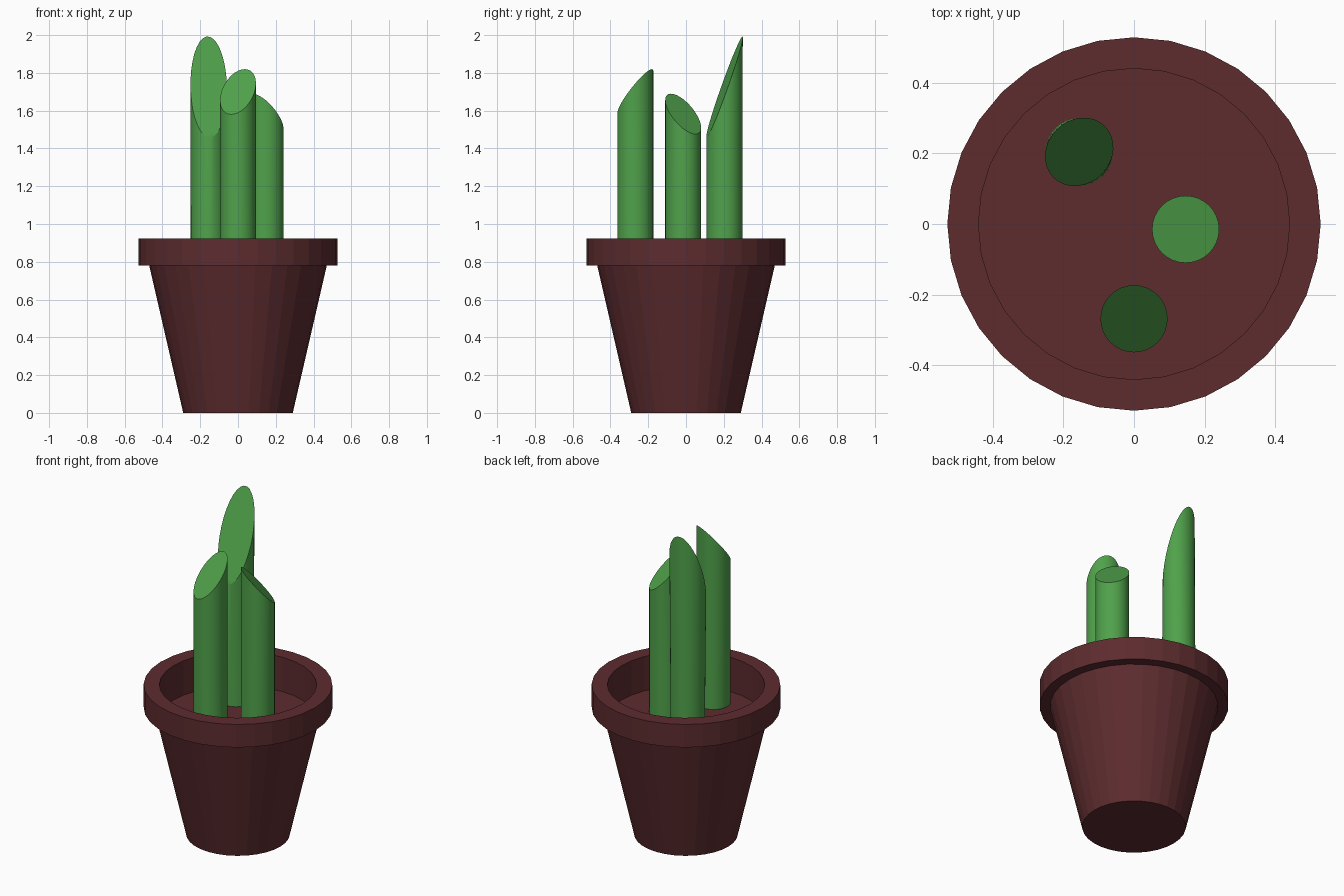
import bpy, bmesh
from math import cos, sin, tau, sqrt

if "Cube" in bpy.data.objects:
    bpy.data.objects.remove(bpy.data.objects["Cube"])

SIDES = 32


def material(name, rgb):
    m = bpy.data.materials.new(name)
    m.diffuse_color = (*rgb, 1)
    m.use_nodes = True
    m.node_tree.nodes["Principled BSDF"].inputs["Base Color"].default_value = m.diffuse_color
    return m


def finish(bm, name, mat):
    bmesh.ops.recalc_face_normals(bm, faces=bm.faces)
    mesh = bpy.data.meshes.new(name)
    bm.to_mesh(mesh)
    bm.free()
    mesh.materials.append(mat)
    ob = bpy.data.objects.new(name, mesh)
    bpy.context.collection.objects.link(ob)
    return ob


def bridge(bm, a, b):
    for i in range(SIDES):
        j = (i + 1) % SIDES
        bm.faces.new((a[i], a[j], b[j], b[i]))


def lathe(name, profile, mat):
    """Revolve (radius, z) points and cap both ends with flat discs."""
    bm = bmesh.new()
    rings = [[bm.verts.new((r * cos(tau * i / SIDES), r * sin(tau * i / SIDES), z))
              for i in range(SIDES)] for r, z in profile]
    for a, b in zip(rings, rings[1:]):
        bridge(bm, a, b)
    bm.faces.new(rings[0])
    bm.faces.new(rings[-1])
    return finish(bm, name, mat)


def stem(name, centre, mid_z, rise, mat, major=0.095, minor=0.095, r=0.095, base=0.70):
    """Round stem with a slanted cut; rise = height change at the +x and +y edges."""
    cx, cy = centre
    bm = bmesh.new()
    low, high = [], []
    for i in range(SIDES):
        c, s = cos(tau * i / SIDES), sin(tau * i / SIDES)
        low.append(bm.verts.new((cx + r * c, cy + r * s, base)))
        # the cut end may be squashed across the xy diagonal
        u, v = major * (c + s) / sqrt(2), minor * (s - c) / sqrt(2)
        x, y = (u - v) / sqrt(2), (u + v) / sqrt(2)
        high.append(bm.verts.new((cx + x, cy + y,
                                  mid_z + (rise[0] * x + rise[1] * y) / r)))
    bridge(bm, low, high)
    bm.faces.new(low)
    bm.faces.new(high)
    ob = finish(bm, name, mat)
    bpy.ops.object.select_all(action='DESELECT')
    ob.select_set(True)
    bpy.context.view_layer.objects.active = ob
    bpy.ops.object.shade_smooth_by_angle(angle=0.35)


clay = material("clay", (0.11, 0.025, 0.028))
green = material("green", (0.08, 0.36, 0.07))

# Tapered pot with overhanging rim and recessed soil surface
lathe("pot", [(0.29, 0), (0.47, 0.78), (0.528, 0.78), (0.528, 0.922),
              (0.44, 0.922), (0.44, 0.71)], clay)

# Three cut stems
stem("front_stem", (0, -0.268), 1.70, (0.045, 0.111), green)
stem("right_stem", (0.146, -0.015), 1.583, (-0.078, -0.073), green)
stem("back_stem", (-0.155, 0.204), 1.725, (-0.05, 0.265), green, major=0.103, minor=0.09)
